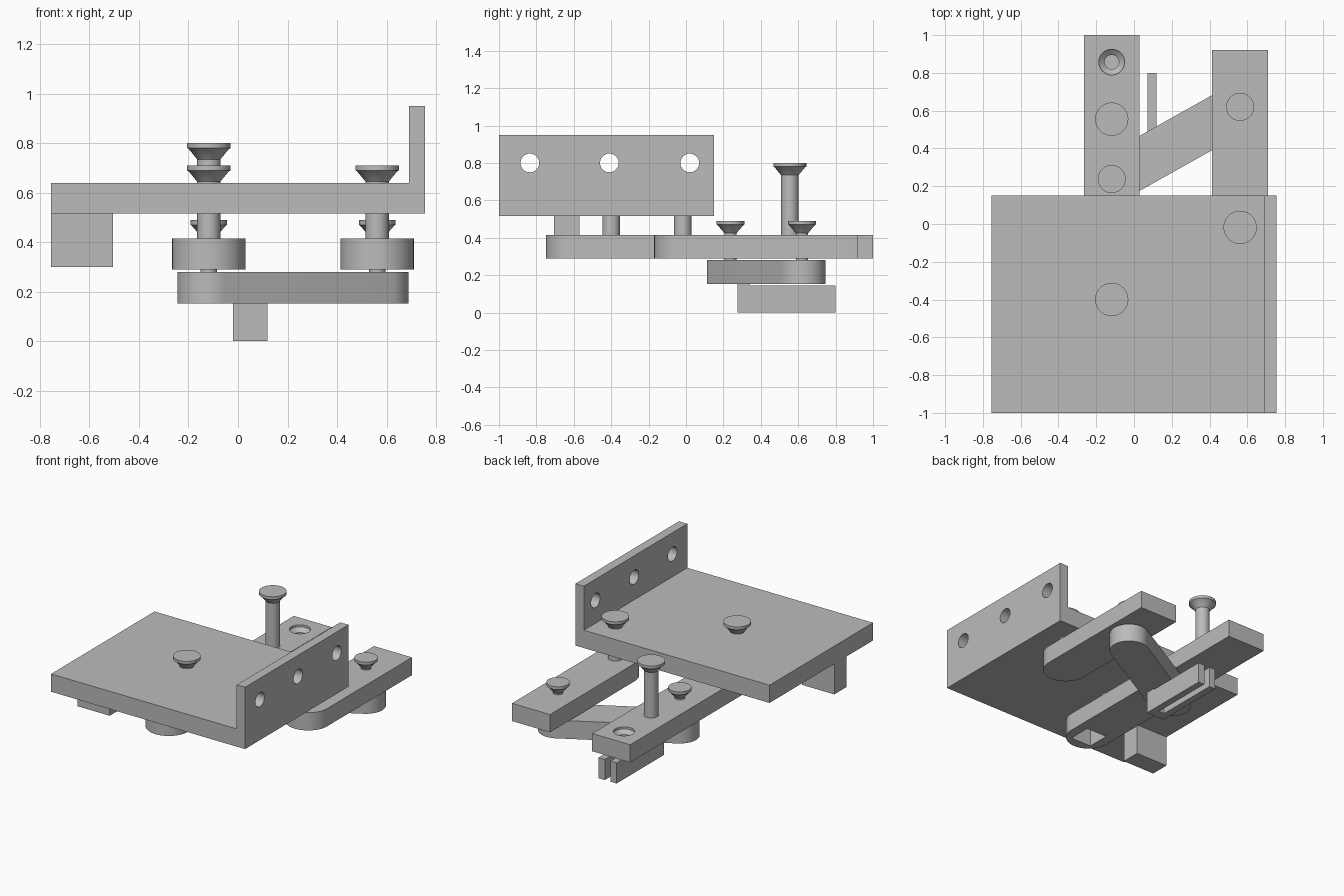
import bpy, bmesh, math
from mathutils import Vector

if "Cube" in bpy.data.objects:
    bpy.data.objects.remove(bpy.data.objects["Cube"])

GREY = (0.5, 0.5, 0.5, 1)
metal = bpy.data.materials.new("plain_grey")
metal.use_nodes = True
metal.diffuse_color = GREY
metal.node_tree.nodes["Principled BSDF"].inputs["Base Color"].default_value = GREY


def finish(name, bm, smooth=False):
    bmesh.ops.recalc_face_normals(bm, faces=bm.faces)
    mesh = bpy.data.meshes.new(name)
    bm.to_mesh(mesh)
    bm.free()
    mesh.materials.append(metal)
    ob = bpy.data.objects.new(name, mesh)
    bpy.context.collection.objects.link(ob)
    if smooth:
        smooth_sharp(ob)
    return ob


def smooth_sharp(ob):
    bpy.ops.object.select_all(action="DESELECT")
    ob.select_set(True)
    bpy.context.view_layer.objects.active = ob
    bpy.ops.object.shade_smooth_by_angle(angle=math.radians(30))


def prism(name, outline, z0, z1, smooth=False):
    """Extrude a flat outline from z0 up to z1."""
    bm = bmesh.new()
    face = bm.faces.new([bm.verts.new((x, y, z0)) for x, y in outline])
    ext = bmesh.ops.extrude_face_region(bm, geom=[face])
    verts = [g for g in ext["geom"] if isinstance(g, bmesh.types.BMVert)]
    bmesh.ops.translate(bm, verts=verts, vec=(0, 0, z1 - z0))
    return finish(name, bm, smooth)


def box(name, x0, x1, y0, y1, z0, z1):
    return prism(name, [(x0, y0), (x1, y0), (x1, y1), (x0, y1)], z0, z1)


def lathe(name, x, y, profile, n=40):
    """Closed solid of revolution from (radius, z) rings."""
    bm = bmesh.new()
    rings = [[bm.verts.new((x + r * math.cos(math.tau * i / n),
                            y + r * math.sin(math.tau * i / n), z))
              for i in range(n)] for r, z in profile]
    for a, b in zip(rings, rings[1:]):
        for i in range(n):
            j = (i + 1) % n
            bm.faces.new((a[i], a[j], b[j], b[i]))
    bm.faces.new(rings[0])
    bm.faces.new(rings[-1])
    return finish(name, bm, True)


def arc(cx, cy, r, start, n=24):
    """Half circle, anticlockwise from the start angle."""
    return [(cx + r * math.cos(start + math.pi * i / n),
             cy + r * math.sin(start + math.pi * i / n)) for i in range(n + 1)]


def cut(ob, cutters):
    for c in cutters:
        c.hide_render = True
        m = ob.modifiers.new("cut", "BOOLEAN")
        m.operation, m.solver, m.object = "DIFFERENCE", "EXACT", c
        bpy.context.view_layer.objects.active = ob
        bpy.ops.object.modifier_apply(modifier=m.name)
        bpy.data.objects.remove(c)
    smooth_sharp(ob)


# Table plate with an upright flange as one L section
bm = bmesh.new()
section = [(-.755, .515), (.755, .515), (.755, .95), (.69, .95), (.69, .64), (-.755, .64)]
face = bm.faces.new([bm.verts.new((x, -1, z)) for x, z in section])
ext = bmesh.ops.extrude_face_region(bm, geom=[face])
bmesh.ops.translate(bm, vec=(0, 1.15, 0),
                    verts=[g for g in ext["geom"] if isinstance(g, bmesh.types.BMVert)])
plate = finish("flanged_plate", bm)
holes = []
for y in (-.835, -.41, .02):
    h = lathe("hole_cutter", 0, 0, [(.05, -.2), (.05, .2)])
    h.rotation_euler = (0, math.pi / 2, 0)
    h.location = (.72, y, .80)
    holes.append(h)
bpy.context.view_layer.update()
cut(plate, holes)

# Support block under the plate
box("support_block", -.755, -.505, -.705, -.57, .30, .515)

# Two sliding arms, rounded at the front
AX, BX = -.118, .562
for name, x, y0, y1 in (("long_arm", AX, -.60, 1.0), ("short_arm", BX, -.022, .92)):
    arm = prism(name, arc(x, y0, .148, math.pi) + [(x + .148, y1), (x - .148, y1)],
                .29, .415, True)
    if name == "long_arm":
        cut(arm, [lathe("countersink_cutter", x, .857,
                        [(.038, .33), (.038, .375), (.068, .40), (.068, .45)]),
                  box("square_cutter", x - .08, x + .08, -.68, -.52, .25, .5)])

# Diagonal link below the arms
p, q = Vector((AX, .238)), Vector((BX, .62))
ang = math.atan2(q.y - p.y, q.x - p.x)
prism("diagonal_link", arc(*q, .127, ang - math.pi / 2) + arc(*p, .127, ang + math.pi / 2),
      .152, .28, True)

# Slotted foot, open at the back
prism("slotted_foot", [(-.02, .275), (.12, .275), (.12, .80), (.072, .80), (.072, .34),
                       (.028, .34), (.028, .80), (-.02, .80)], 0, .145)
box("foot_joint", -.02, .12, .275, .34, .14, .16)


# Countersunk screws
def screw(name, x, y, bottom, top, shaft, head):
    lathe(name, x, y, [(shaft, bottom), (shaft, top - .065),
                       (head * .93, top - .023), (head, top - .02), (head, top)])


for name, x, y, top in (("left_plate_screw", BX, -.018, .71),
                        ("right_plate_screw", AX, -.40, .71),
                        ("tall_screw", AX, .555, .80)):
    screw(name, x, y, .35, top, .047, .088)
for name, x, y in (("right_link_screw", AX, .238), ("left_link_screw", BX, .62)):
    screw(name, x, y, .2, .49, .033, .074)
